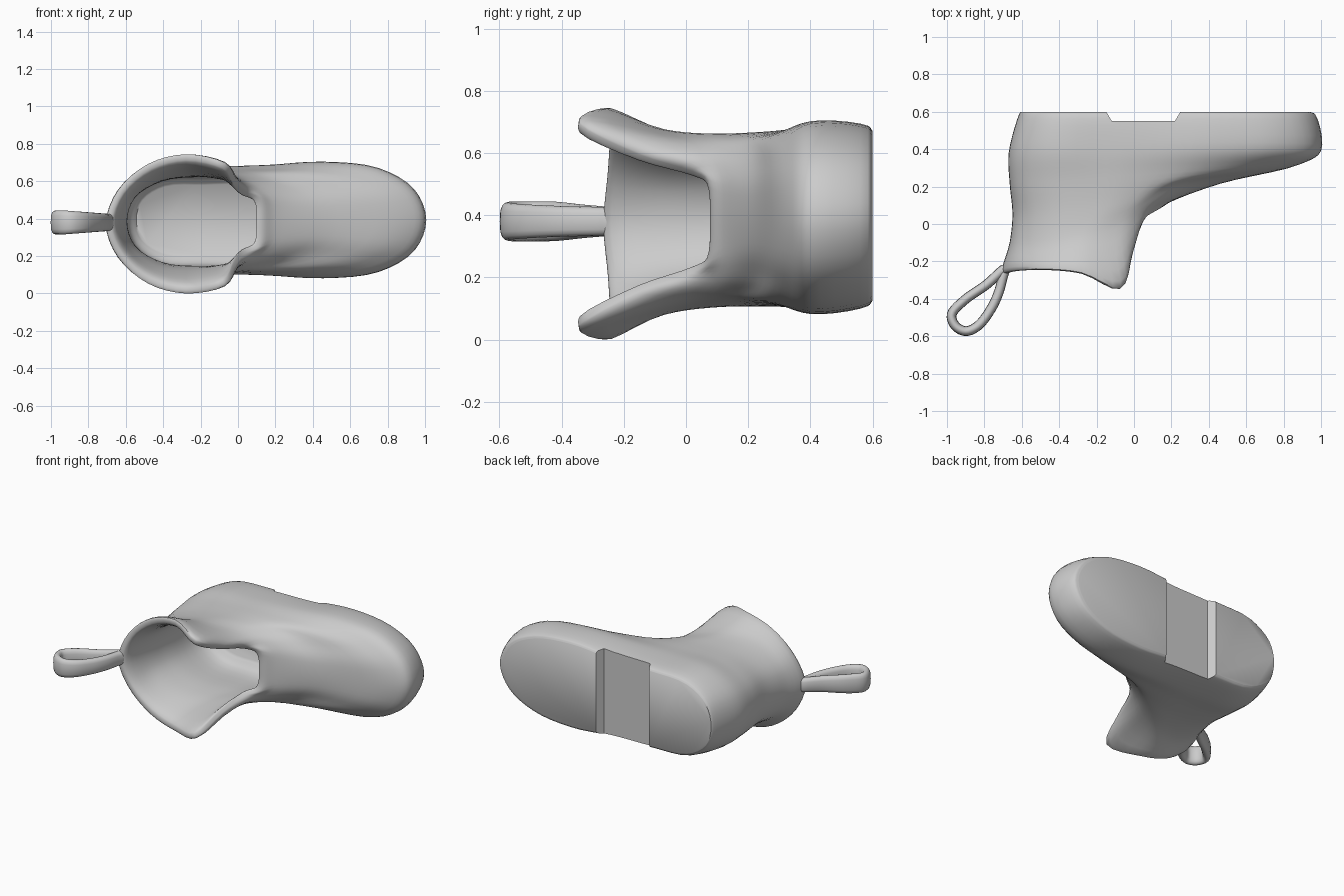
import bpy, bmesh, math
from mathutils import Vector

if "Cube" in bpy.data.objects:
    bpy.data.objects.remove(bpy.data.objects["Cube"])


def spline(p0, p1, p2, p3, u):
    """Centripetal Catmull-Rom point between p1 and p2."""
    t0 = 0.0
    t1 = t0 + max((p1 - p0).length, 1e-4) ** 0.5
    t2 = t1 + max((p2 - p1).length, 1e-4) ** 0.5
    t3 = t2 + max((p3 - p2).length, 1e-4) ** 0.5
    t = t1 + (t2 - t1) * u
    a1 = p0.lerp(p1, t / t1)
    a2 = p1.lerp(p2, (t - t1) / (t2 - t1))
    a3 = p2.lerp(p3, (t - t2) / (t3 - t2))
    b1 = a1.lerp(a2, t / t2)
    b2 = a2.lerp(a3, (t - t1) / (t3 - t1))
    return b1.lerp(b2, u)


def smooth(pts, steps, closed):
    n, out = len(pts), []
    if closed:
        get = lambda i: pts[i % n]
    else:
        ext = [pts[0] * 2 - pts[1]] + pts + [pts[-1] * 2 - pts[-2]]
        get = lambda i: ext[i + 1]
    for i in range(n if closed else n - 1):
        for s in range(steps):
            out.append(spline(get(i - 1), get(i), get(i + 1), get(i + 2), s / steps))
    return out if closed else out + [pts[-1]]


def loft(name, rings, loop=False):
    """Skin closed rings; cap the ends unless the rings form a loop."""
    bm = bmesh.new()
    vs = [[bm.verts.new(p) for p in r] for r in rings]
    m, n = len(vs), len(vs[0])
    for i in range(m if loop else m - 1):
        a, b = vs[i], vs[(i + 1) % m]
        for j in range(n):
            k = (j + 1) % n
            bm.faces.new((a[j], a[k], b[k], b[j]))
    if not loop:
        bm.faces.new(vs[0])
        bm.faces.new(vs[-1])
    bmesh.ops.recalc_face_normals(bm, faces=bm.faces)
    me = bpy.data.meshes.new(name)
    bm.to_mesh(me)
    bm.free()
    ob = bpy.data.objects.new(name, me)
    bpy.context.collection.objects.link(ob)
    return ob


def shade(ob, angle):
    bpy.ops.object.select_all(action='DESELECT')
    ob.select_set(True)
    bpy.context.view_layer.objects.active = ob
    bpy.ops.object.shade_smooth_by_angle(angle=math.radians(angle))


def ring(half):
    """Mirror heel-to-toe points (x, y, half width) into a closed ring."""
    zc = lambda y: 0.38 + 0.03 * y
    pts = [Vector((x, y, zc(y) + w)) for x, y, w in half]
    pts += [Vector((x, y, zc(y) - w)) for x, y, w in half[-2:0:-1]]
    return smooth(pts, 4, True)


def shrink(half, sx, sw, dy=0.0, flat=None):
    return [(-0.25 + (x + 0.25) * sx, y + dy if flat is None else flat, w * sw)
            for x, y, w in half]


# Boot body: outer rings from the sole to the collar, each heel to toe
sole = [(-.615, .585, 0), (-.575, .585, .145), (-.43, .585, .245), (-.15, .585, .265), (.15, .585, .27),
        (.45, .585, .29), (.72, .585, .255), (.90, .585, .155), (.97, .585, 0)]
welt = [(-.67, .38, 0), (-.62, .39, .16), (-.45, .40, .27), (-.15, .40, .285), (.15, .40, .295),
        (.45, .40, .31), (.75, .40, .275), (.94, .395, .16), (1.0, .39, 0)]
instep = [(-.665, .22, 0), (-.62, .22, .15), (-.45, .23, .255), (-.15, .25, .28), (.12, .27, .275),
          (.40, .29, .265), (.66, .31, .22), (.83, .315, .13), (.89, .32, 0)]
ankle = [(-.65, .05, 0), (-.60, .05, .15), (-.43, .05, .255), (-.2, .08, .28), (0, .13, .265),
         (.17, .19, .23), (.32, .215, .18), (.43, .215, .10), (.46, .215, 0)]
throat = [(-.665, -.1, 0), (-.62, -.1, .15), (-.46, -.12, .27), (-.28, -.08, .30), (-.1, -.03, .275),
          (.02, .05, .235), (.12, .10, .18), (.19, .12, .11), (.2, .12, 0)]
rim = [(-.705, -.26, 0), (-.64, -.245, .18), (-.48, -.24, .32), (-.28, -.26, .372), (-.07, -.34, .33),
       (-.005, -.15, .225), (.045, .02, .165), (.115, .07, .13), (.13, .08, 0)]

# Inner lining rings follow the outer ones down to the insole
profile = [shrink(sole, .975, .94, flat=.6), sole, welt, instep, ankle, throat, rim,
           shrink(rim, .92, .89), shrink(throat, .88, .86, .02), shrink(ankle, .86, .85, .06),
           shrink(welt, .8, .83, flat=.42), shrink(welt, .7, .65, flat=.48)]
columns = [smooth(list(c), 5, False) for c in zip(*[ring(h) for h in profile])]
boot = loft("boot_body", [list(r) for r in zip(*columns)])

# Arch recess between heel and forefoot
outline = [(-.12, .552), (.22, .552), (.265, .63), (-.165, .63)]
cutter = loft("arch_cutter", [[Vector((x, y, z)) for x, y in outline] for z in (-.3, 1.1)])
cutter.hide_render = True
mod = boot.modifiers.new("arch", 'BOOLEAN')
mod.operation, mod.object, mod.solver = 'DIFFERENCE', cutter, 'EXACT'
bpy.context.view_layer.objects.active = boot
bpy.ops.object.modifier_apply(modifier="arch")
bpy.data.objects.remove(cutter)
shade(boot, 50)

# Pull loop: thick strap swept around a teardrop path
path = [(-.69, -.24), (-.79, -.325), (-.91, -.41), (-.975, -.485), (-.955, -.545), (-.90, -.573),
        (-.835, -.545), (-.765, -.455), (-.725, -.37), (-.70, -.28)]
line = smooth([Vector((x, y, .38)) for x, y in path], 5, True)
strap = []
for i, p in enumerate(line):
    d = (line[(i + 1) % len(line)] - line[i - 1]).normalized()
    side = Vector((-d.y, d.x, 0))
    w = 0.045 + 0.019 * max(0, min(1, (-.68 - p.x) / .25))
    section = []
    for k in range(16):
        c, s = math.cos(k * math.pi / 8), math.sin(k * math.pi / 8)
        section.append(p + side * 0.026 * s + Vector((0, 0, w * math.copysign(abs(c) ** .6, c))))
    strap.append(section)
shade(loft("pull_loop", strap, loop=True), 60)
